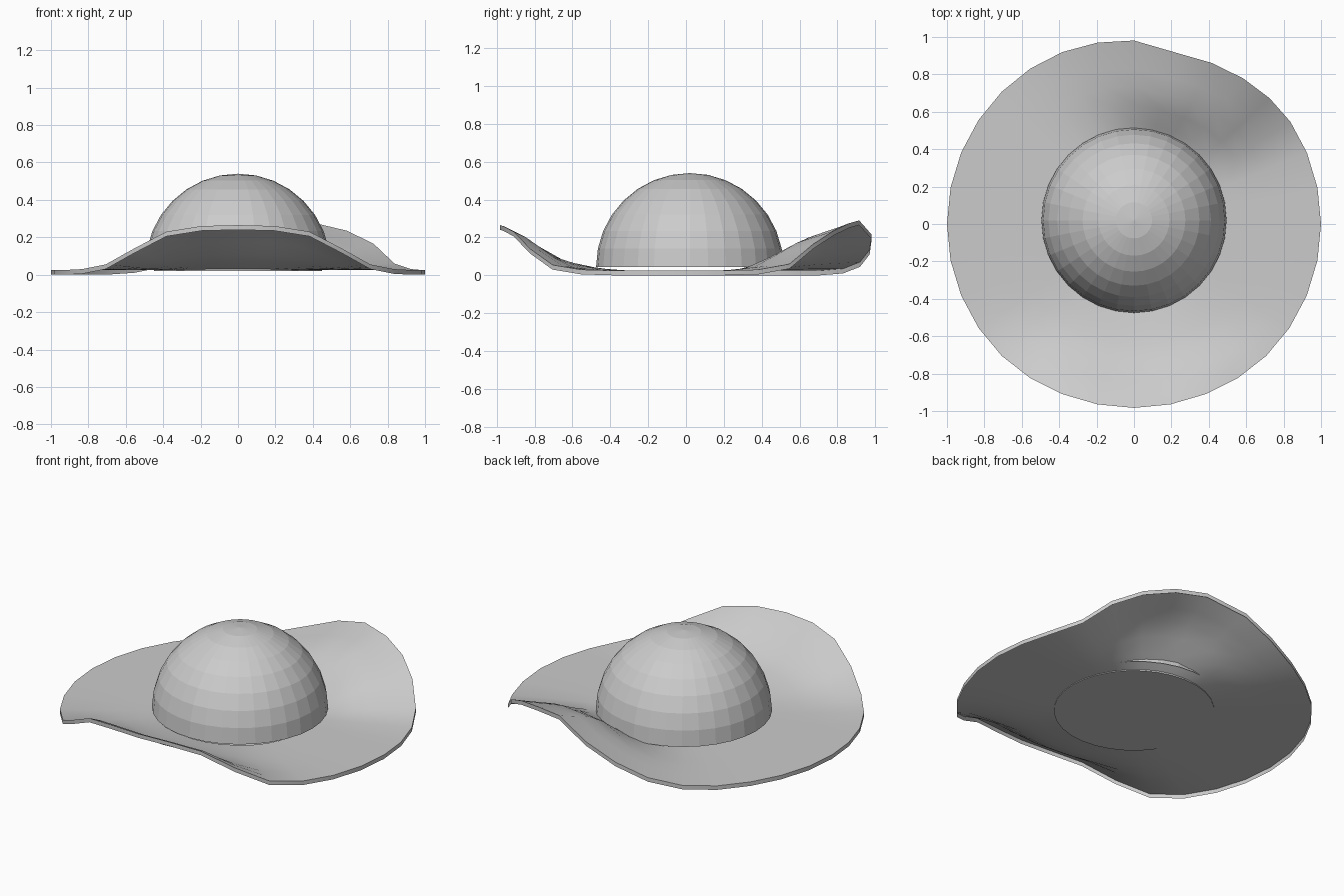
import bpy, bmesh, math

if "Cube" in bpy.data.objects:
    bpy.data.objects.remove(bpy.data.objects["Cube"])

SEG = 32
TOP = 0.025

# Rim lift by segment index (11.25 degree steps)
BACK = {2: .005, 3: .035, 4: .14, 5: .21, 6: .25, 7: .265, 8: .19, 9: .11, 10: .045, 11: .01}
FRONT_HALF = [.24, .235, .205, .115, .03, .005]
FRONT = {24 + s * k: v for k, v in enumerate(FRONT_HALF) for s in (-1, 1)}

# Share of the rim lift at each radius
BACK_FADE = [(.45, .02), (.55, .24), (.65, .5), (.75, .7), (.85, .82), (.93, .91), (1, 1)]
FRONT_FADE = [(.45, .02), (.55, .1), (.65, .2), (.75, .34), (.85, .62), (.93, .86), (1, 1)]


def finish(bm, name):
    bmesh.ops.recalc_face_normals(bm, faces=bm.faces)
    mesh = bpy.data.meshes.new(name)
    bm.to_mesh(mesh)
    bm.free()
    obj = bpy.data.objects.new(name, mesh)
    bpy.context.collection.objects.link(obj)
    return obj


def bridge(bm, a, b):
    for i in range(SEG):
        j = (i + 1) % SEG
        bm.faces.new((a[i], a[j], b[j], b[i]))


# Brim: thin sheet curled up at the front and at the back right
bm = bmesh.new()
rings = []
for (r, back_fade), (_, front_fade) in zip(BACK_FADE, FRONT_FADE):
    ring = []
    for i in range(SEG):
        a = 2 * math.pi * i / SEG
        b = BACK.get(i, 0) * back_fade
        f = FRONT.get(i, 0) * front_fade
        ring.append(bm.verts.new((r * math.cos(a) + .13 * b * (i < 8),
                                  r * math.sin(a) - (.25 if i < 8 else .1) * b + .07 * f,
                                  TOP + b + f)))
    rings.append(ring)
for a, b in zip(rings, rings[1:]):
    bridge(bm, a, b)

# Lip hanging down from the rim
lip = [bm.verts.new((v.co.x, v.co.y, v.co.z - TOP)) for v in rings[-1]]
bridge(bm, rings[-1], lip)

# Floor under the crown, a hair below the brim
floor = [bm.verts.new((v.co.x, v.co.y, TOP - .004)) for v in rings[0]]
bridge(bm, floor, rings[0])
bm.faces.new(floor)
brim = finish(bm, "brim")
if sum(p.normal.z for p in brim.data.polygons) < 0:
    brim.data.flip_normals()
bpy.context.view_layer.objects.active = brim
brim.select_set(True)
bpy.ops.object.shade_smooth_by_angle(angle=math.radians(40))

# Crown: flat-faced half sphere floating just above the brim
bm = bmesh.new()
bmesh.ops.create_uvsphere(bm, u_segments=SEG, v_segments=16, radius=.495)
bmesh.ops.delete(bm, geom=[v for v in bm.verts if v.co.z < -.01], context='VERTS')
crown = finish(bm, "crown")
crown.location = (0, .02, .045)
